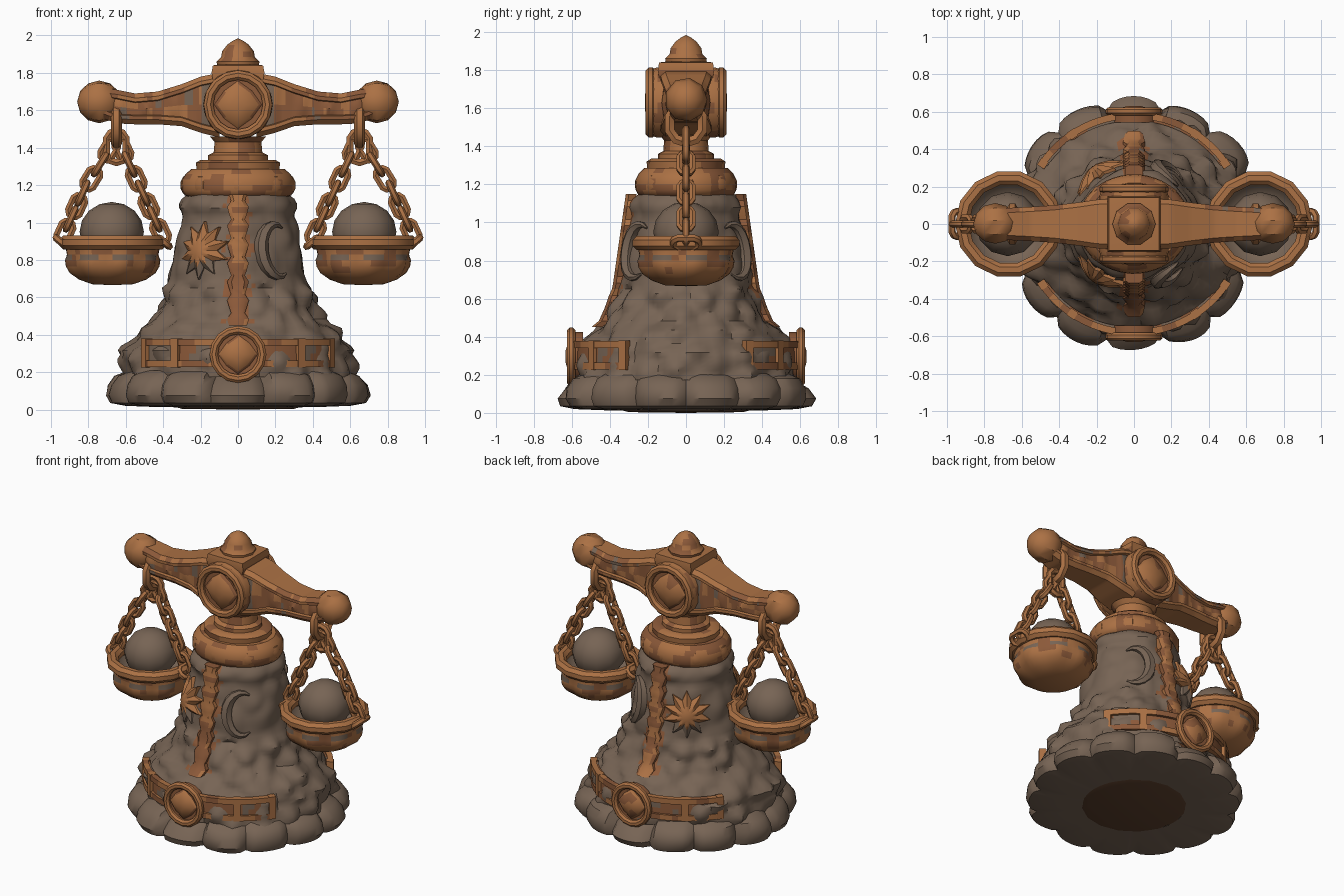
import bpy, bmesh, math
from math import sin, cos, pi, radians
from mathutils import Vector, noise

if "Cube" in bpy.data.objects:
    bpy.data.objects.remove(bpy.data.objects["Cube"])


def material(name, col):
    m = bpy.data.materials.new(name)
    m.diffuse_color = (*col, 1)
    m.use_nodes = True
    m.node_tree.nodes["Principled BSDF"].inputs["Base Color"].default_value = m.diffuse_color
    return m


STONE = material("stone", (0.185, 0.128, 0.09))
COPPER = material("copper", (0.41, 0.165, 0.058))
RUST = material("rust", (0.26, 0.1, 0.041))
DARK = material("dark_copper", (0.11, 0.052, 0.026))


def skin(name, rings, mat, cyclic=False, caps=(True, True)):
    """Surface through closed rings of points."""
    bm = bmesh.new()
    vs = [[bm.verts.new(p) for p in ring] for ring in rings]
    n = len(vs[0])
    for i in range(len(vs) if cyclic else len(vs) - 1):
        a, b = vs[i], vs[(i + 1) % len(vs)]
        for j in range(n):
            k = (j + 1) % n
            bm.faces.new((a[j], a[k], b[k], b[j]))
    # Close both ends for a reliable outside direction, then open hidden ones
    ends = [] if cyclic else [bm.faces.new(vs[0]), bm.faces.new(vs[-1])]
    bmesh.ops.recalc_face_normals(bm, faces=bm.faces)
    bmesh.ops.delete(bm, geom=[f for f, keep in zip(ends, caps) if not keep], context='FACES_ONLY')
    bmesh.ops.remove_doubles(bm, verts=bm.verts, dist=1e-5)
    me = bpy.data.meshes.new(name)
    bm.to_mesh(me)
    bm.free()
    me.materials.append(mat)
    ob = bpy.data.objects.new(name, me)
    bpy.context.collection.objects.link(ob)
    return ob


def lathe(name, prof, mat, n=16, x=0, sx=1, sy=1, fn=None, turn=0):
    """Revolve (radius, height) points; fn may reshape the radius."""
    rings = []
    for r, z in prof:
        ring = []
        for j in range(n):
            a = 2 * pi * j / n + turn
            q = fn(r, z, a) if fn else r
            ring.append((x + q * sx * cos(a), q * sy * sin(a), z))
        rings.append(ring)
    return skin(name, rings, mat, False, (False, False))


def tube(name, pts, normal, r, mat, cyclic=True, sides=6):
    """Round bar along a flat path; r may be a function of 0..1."""
    pts, normal, rings = [Vector(p) for p in pts], Vector(normal).normalized(), []
    m = len(pts)
    for i, p in enumerate(pts):
        a = pts[(i - 1) % m] if cyclic or i else p
        b = pts[(i + 1) % m] if cyclic or i < m - 1 else p
        side = normal.cross(b - a).normalized()
        q = r(i / (m - 1)) if callable(r) else r
        rings.append([p + q * (cos(t) * side + sin(t) * normal)
                      for t in (2 * pi * (k + .5) / sides for k in range(sides))])
    return skin(name, rings, mat, cyclic)


def ball(name, loc, r, mat, seg, rows, scale=(1, 1, 1), rot=(0, 0, 0)):
    bpy.ops.mesh.primitive_uv_sphere_add(segments=seg, ring_count=rows, radius=r, location=loc, rotation=rot, scale=scale)
    bpy.context.object.name = name
    bpy.context.object.data.materials.append(mat)


def circle(c, R, n=20, flat=False):
    """Ring facing y, or facing z when flat."""
    v = Vector((0, 1, 0)) if flat else Vector((0, 0, 1))
    return [Vector(c) + R * (cos(2 * pi * i / n) * Vector((1, 0, 0)) + sin(2 * pi * i / n) * v) for i in range(n)]


def mottle(ob, mat, scale=11, level=0.08):
    ob.data.materials.append(mat)
    for f in ob.data.polygons:
        if noise.noise(f.center * scale) > level:
            f.material_index = len(ob.data.materials) - 1


def at(table, z):
    """Linear lookup of radius in (radius, height) points."""
    for (r0, z0), (r1, z1) in zip(table, table[1:]):
        if z <= z1:
            return r0 + (r1 - r0) * (z - z0) / (z1 - z0)
    return table[-1][0]


# Rocky plinth made of a ring of slabs, notched under the badges
def slab(r, z, a):
    if r < .34:
        return r
    q = r * (.925 + .085 * abs(sin(7 * a)) ** .45 + .04 * noise.noise((2 * cos(a), 2 * sin(a), z * 6)))
    return q * (1 if abs(cos(a)) > .24 or z < .12 else .95 if z < .15 else .86)

plinth = lathe("plinth", [(.33, .012), (.45, .014), (.6, .02), (.68, .035), (.7, .075), (.69, .13), (.655, .18), (.58, .21)],
               STONE, 112, sy=.965, fn=slab)
lathe("plinth_underside", [(.335, .013), (.3, .004), (0, 0)], DARK, 16)

# Rocky tower in rough steps
BODY = [(.63, .15), (.615, .32), (.57, .37), (.535, .43), (.465, .475), (.425, .56), (.4, .63), (.37, .68),
        (.34, .88), (.312, 1.0), (.3, 1.04), (.315, 1.08), (.305, 1.12), (.27, 1.15)]
SY = .94

def rock(r, z, a):
    d = noise.voronoi(Vector((cos(a) * r, sin(a) * r, z)) * 7)[0]
    amp = .1 if z < .66 else .035
    return r + amp * (.42 - d[0])

tower = lathe("tower", [(at(BODY, z), z) for z in (.174 + i / 42 for i in range(42))], STONE, 96, sy=SY, fn=rock)
tower.data.materials.append(RUST)
for f in tower.data.polygons:              # stain beside the straps
    c = f.center
    if abs(c.x) < .065 + .02 * sin(c.z * 31) and .45 < c.z < 1.15 and noise.noise(c * 12) > -.1:
        f.material_index = 1

# Collar, steps and neck
collar = lathe("collar", [(.25, 1.13), (.285, 1.145), (.3, 1.17), (.302, 1.2), (.298, 1.23), (.28, 1.26), (.25, 1.285), (.2, 1.285)],
               RUST, 48, sy=.88)
mottle(collar, COPPER, 9, .03)
for i in range(8):
    a = pi * i / 4
    ball("collar_boss", (.272 * cos(a), .232 * sin(a), 1.2), .055, COPPER, 7, 5, (.7, 1.1, 1), (0, 0, a))
step = lathe("collar_step", [(.22, 1.27), (.225, 1.32), (.2, 1.335), (.16, 1.335), (.16, 1.36), (.13, 1.375),
                             (.125, 1.43), (.15, 1.46)], COPPER, 16, sy=.92)
mottle(step, RUST, 8, .05)


def medallion(name, y, z, R, bar, s):
    """Round badge facing along s*y."""
    tube(name + "_ring", circle((0, s * y, z), R, 16), (0, 1, 0), bar, COPPER, sides=8)
    back = [circle((0, s * q, z), R, 16) for q in (y - .06, y - .004)]
    skin(name + "_plate", back, RUST, False, (False, True))
    boss = [circle((0, s * (y + d), z), R * k, 8) for k, d in ((.85, -.01), (.7, .012), (.25, .03))]
    for ring in boss:                      # pull alternate corners into a diamond
        for i in (1, 3, 5, 7):
            ring[i] += (Vector((0, ring[i].y, z)) - ring[i]) * .18
    mottle(skin(name + "_diamond", boss, COPPER, False, (False, True)), RUST, 14, .2)


for s in (-1, 1):
    # Vertical strap on the tower
    rings = []
    for i in range(22):
        z = .45 + i / 30
        y = max(.4 - .1 * i / 21, at(BODY, z) * SY + .008)
        w = .048 + .012 * sin(i * 2.1)
        rings.append([(-w, s * (y - .04), z), (w, s * (y - .04), z), (w, s * y, z), (w * .6, s * (y + .016), z),
                      (-w * .6, s * (y + .016), z), (-w, s * y, z)])
    mottle(skin("strap", rings, RUST), COPPER, 13, .08)

    # Curved base band: rails, plate and end bars
    def arc(R, z, n=31):
        return [(R * sin(t), s * R * .985 * cos(t), z) for t in (radians(-56 + 112 * i / (n - 1)) for i in range(n))]
    for z in (.245, .36):
        mottle(tube("band_rail", arc(.59, z), (0, 0, 1), .026, COPPER, False, 4), RUST, 10, .1)
    plate = [p for p in zip(arc(.56, .24), arc(.592, .24), arc(.592, .3), arc(.588, .37), arc(.56, .37))]
    mottle(skin("band_plate", plate, RUST), STONE, 9, .12)
    for t in (-56, -34, 34, 56):
        x, y = .588 * sin(radians(t)), s * .58 * cos(radians(t))
        tube("band_bar", [(x, y, .225), (x, y, .38)], (x, y, 0), .032, COPPER, False, 4)
    medallion("base_medallion", .602, .295, .13, .024, s)
    medallion("hub_medallion", .186, 1.63, .158, .028, s)

    # Curved wall coordinates for the sun (left) and moon (right)
    def wall(side, u, v, out):
        a = radians(36)
        n = Vector((side * sin(a), s * cos(a), 0))
        t = Vector((cos(a), -s * side * sin(a), 0))
        return n * (.332 - .16 * v + out - 1.5 * u * u) + t * u + Vector((0, 0, .85 + v))
    # Sun: pointed star with a dome, lower rays of stone
    star = [[wall(-1, k * q * cos(t), k * q * sin(t), out)
             for q, t in (((.155 if i % 2 else .095), 2 * pi * i / 20) for i in range(20))]
            for k, out in ((1, -.04), (1, .006), (.6, .03), (.3, .042))]
    sun = skin("sun", star, COPPER, False, (False, True))
    sun.data.materials.append(STONE)
    for f in sun.data.polygons:
        if f.center.z < .785:
            f.material_index = 1
    # Moon: tapered crescent open to the outer side
    moon = [wall(1, .02 + .1 * cos(t), .14 * sin(t), 0) for t in (radians(60 + 240 * i / 12) for i in range(13))]
    tube("moon", moon, (sin(radians(36)), s * cos(radians(36)), .1), lambda f: .006 + .032 * sin(pi * f), STONE, False)

# Hub barrel and finial
hub = skin("hub", [circle((0, y, 1.63), R, 20)
                   for y, R in ((-.18, .175), (-.15, .185), (-.08, .185), (0, .185), (.08, .185), (.15, .185), (.18, .175))],
           RUST, False, (False, False))
mottle(hub, COPPER, 8, 0)
mottle(lathe("finial_base", [(.19, 1.76), (.2, 1.8), (.19, 1.84), (.14, 1.845), (.1, 1.845)], COPPER, 4, turn=pi / 4, sy=1.05), RUST, 9)
finial = lathe("finial", [(.11, 1.83), (.115, 1.86), (.09, 1.885), (.085, 1.915), (.058, 1.95), (.03, 1.97), (0, 1.985)],
               COPPER, 10)
mottle(finial, RUST, 14, .15)


def link(name, c, d, w, half, half_w, bar):
    """Chain link at c, long along d, wide along w."""
    d, w = Vector(d).normalized(), Vector(w).normalized()
    pts = []
    for i in range(10):
        t = 2 * pi * (i + .5) / 10
        pts.append(Vector(c) + w * half_w * cos(t)
                   + d * (half_w * sin(t) + math.copysign(half - half_w, sin(t))))
    tube(name, pts, d.cross(w), bar, COPPER)


# Beam sections: x, top, bottom, half depth
BEAM = [(.1, 1.8, 1.455, .135), (.2, 1.78, 1.48, .13), (.3, 1.74, 1.515, .115), (.43, 1.7, 1.525, .1),
        (.55, 1.69, 1.525, .092), (.65, 1.71, 1.53, .087), (.73, 1.72, 1.56, .08)]

for s in (-1, 1):
    # Beam arm with recessed panels
    secs = []
    for i in range(41):
        x = .1 + .0155 * i
        top, bot, hy = (at([(q[k], q[0]) for q in BEAM], x) for k in (1, 2, 3))
        b, pan, mid = .025, .018, (top + bot) / 2
        bulge = .016 * max(0, sin(x * 42))
        half = [(hy - b, top), (hy, top - b), (hy, top - .045), (hy - pan, top - .05), (hy - pan + bulge, mid),
                (hy - pan, bot + .05), (hy, bot + .045), (hy, bot + b), (hy - b, bot)]
        secs.append([(s * x, y, z) for y, z in half] + [(s * x, -y, z) for y, z in reversed(half)])
    arm = skin("beam_arm", secs, COPPER, False, (False, False))
    arm.data.materials.append(RUST)
    arm.data.materials.append(STONE)
    for f in arm.data.polygons:            # recessed panels carry patches
        c = f.center
        if 1.555 < c.z < 1.71 and abs(f.normal.y) > .6:
            k = noise.noise(c * 13)
            f.material_index = 2 if k > .38 or abs(c.x) < .2 else 1 if k > -.15 else 0
    # Ball end
    ball("beam_ball", (s * .742, 0, 1.645), .118, COPPER, 9, 6, (.98, .95, 1), (0, pi / 2, 0))

    # Hanger and top ring
    link("hanger", (s * .65, 0, 1.52), (0, 0, 1), (0, 1, 0), .1, .09, .029)
    link("hanger_ring", (s * .65, 0, 1.405), (0, 0, 1), (1, 0, 0), .085, .055, .022)

    # Two chains per pan, bowed outward
    for mid, end in ((.83, .935), (.51, .405)):
        a, m, b = (Vector((s * x, 0, z)) for x, z in ((.67 if end > .6 else .63, 1.42), (mid, 1.16), (end, .93)))
        for i in range(7):
            t = (i + .4) / 6.7
            p = a.lerp(m, 2 * t) if t < .5 else m.lerp(b, 2 * t - 1)
            d = ((m - a) if t < .5 else (b - m)).normalized()
            flat = (0, 1, 0) if i % 2 else d.cross(Vector((0, 1, 0)))
            link("chain_link", p, d, flat, .062, .036, .0185)
        # Clip around the rim
        link("rim_clip", (s * (.945 if end > .6 else .395), 0, .895), (0, 1, 0), (s * .6, 0, .5), .068, .038, .02)

    # Pan: wavy bowl, rim and inner floor
    bowl = lathe("pan_bowl", [(0, .665), (.11, .67), (.18, .695), (.225, .73), (.245, .765), (.25, .8), (.245, .83), (.255, .88),
                              (.235, .89), (.215, .84), (.15, .79), (0, .78)], COPPER, 40, s * .67,
                 fn=lambda r, z, a: r * (1 + (.035 * sin(8 * a) if .72 < z < .81 and r > .2 else 0)))
    bowl.data.materials.append(RUST)
    bowl.data.materials.append(STONE)
    for f in bowl.data.polygons:
        c = f.center
        if f.normal.z > .1 and c.z < .87:
            f.material_index = 2
        elif noise.noise(c * 12) > .12 and c.z > .72:
            f.material_index = 1
    tube("pan_rim", circle((s * .67, 0, .893), .25, 14, True), (0, 0, 1), .04, COPPER, sides=8)
    # Stone weight
    ball("stone_weight", (s * .675, 0, .95), .172, STONE, 12, 8, (1, 1, .93))

# Smooth shading with crisp edges, softer on the plinth
bpy.ops.object.select_all(action='SELECT')
bpy.context.view_layer.objects.active = tower
bpy.ops.object.shade_smooth_by_angle(angle=radians(38))
bpy.ops.object.select_all(action='DESELECT')
plinth.select_set(True)
bpy.context.view_layer.objects.active = plinth
bpy.ops.object.shade_smooth_by_angle(angle=radians(85))
